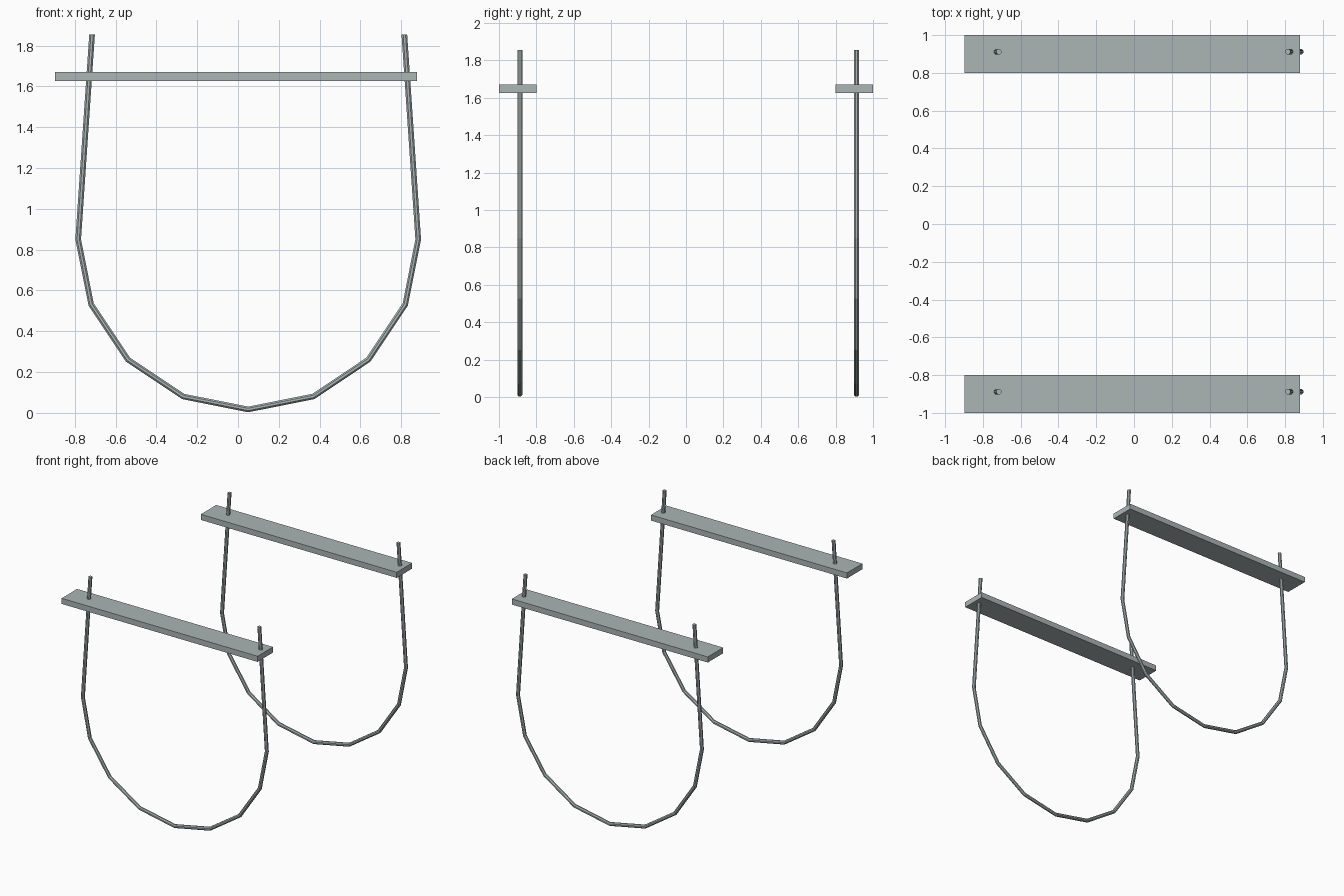
import bpy, math

if "Cube" in bpy.data.objects:
    bpy.data.objects.remove(bpy.data.objects["Cube"])

grey = bpy.data.materials.new("blue grey metal")
grey.diffuse_color = (0.41, 0.46, 0.46, 1)
grey.use_nodes = True
grey.node_tree.nodes["Principled BSDF"].inputs["Base Color"].default_value = grey.diffuse_color

CX, CZ, R = 0.05, 0.85, 0.833   # centre and radius of the bend
ROD_R = 0.015


def cross_plank(y):
    bpy.ops.mesh.primitive_cube_add(size=1, location=(-0.01, y, 1.648))
    ob = bpy.context.object
    ob.name = "cross_plank"
    ob.scale = (1.775, 0.2, 0.046)
    ob.data.materials.append(grey)


# U-shaped rod: octagonal tube swept along a half circle with leaning legs
def hanger_rod(y):
    path = [(CX - 0.765, 1.855)]
    for i in range(9):
        a = math.pi * (1 + i / 8)
        path.append((CX + R * math.cos(a), CZ + R * math.sin(a)))
    path.append((CX + 0.765, 1.855))
    verts, faces, n = [], [], 8
    for k, (x, z) in enumerate(path):
        if k in (0, len(path) - 1):
            ox, oz = (1, 0) if k else (-1, 0)
        else:
            a = math.pi * (1 + (k - 1) / 8)
            ox, oz = math.cos(a), math.sin(a)
        for j in range(n):
            t = 2 * math.pi * (j + 0.5) / n
            d = ROD_R * math.cos(t)
            verts.append((x + ox * d, y + ROD_R * math.sin(t), z + oz * d))
    for k in range(len(path) - 1):
        for j in range(n):
            a, b = k * n + j, k * n + (j + 1) % n
            faces.append((a, a + n, b + n, b))
    faces.append(tuple(range(n)))
    last = (len(path) - 1) * n
    faces.append(tuple(last + j for j in reversed(range(n))))
    me = bpy.data.meshes.new("hanger_rod")
    me.from_pydata(verts, [], faces)
    me.materials.append(grey)
    ob = bpy.data.objects.new("hanger_rod", me)
    bpy.context.collection.objects.link(ob)
    # consistent outward normals
    bpy.context.view_layer.objects.active = ob
    bpy.ops.object.select_all(action='DESELECT')
    ob.select_set(True)
    bpy.ops.object.mode_set(mode='EDIT')
    bpy.ops.mesh.select_all(action='SELECT')
    bpy.ops.mesh.normals_make_consistent(inside=False)
    bpy.ops.object.mode_set(mode='OBJECT')


for side in (-1, 1):
    cross_plank(side * 0.9)
    hanger_rod(side * 0.9 + 0.012)
